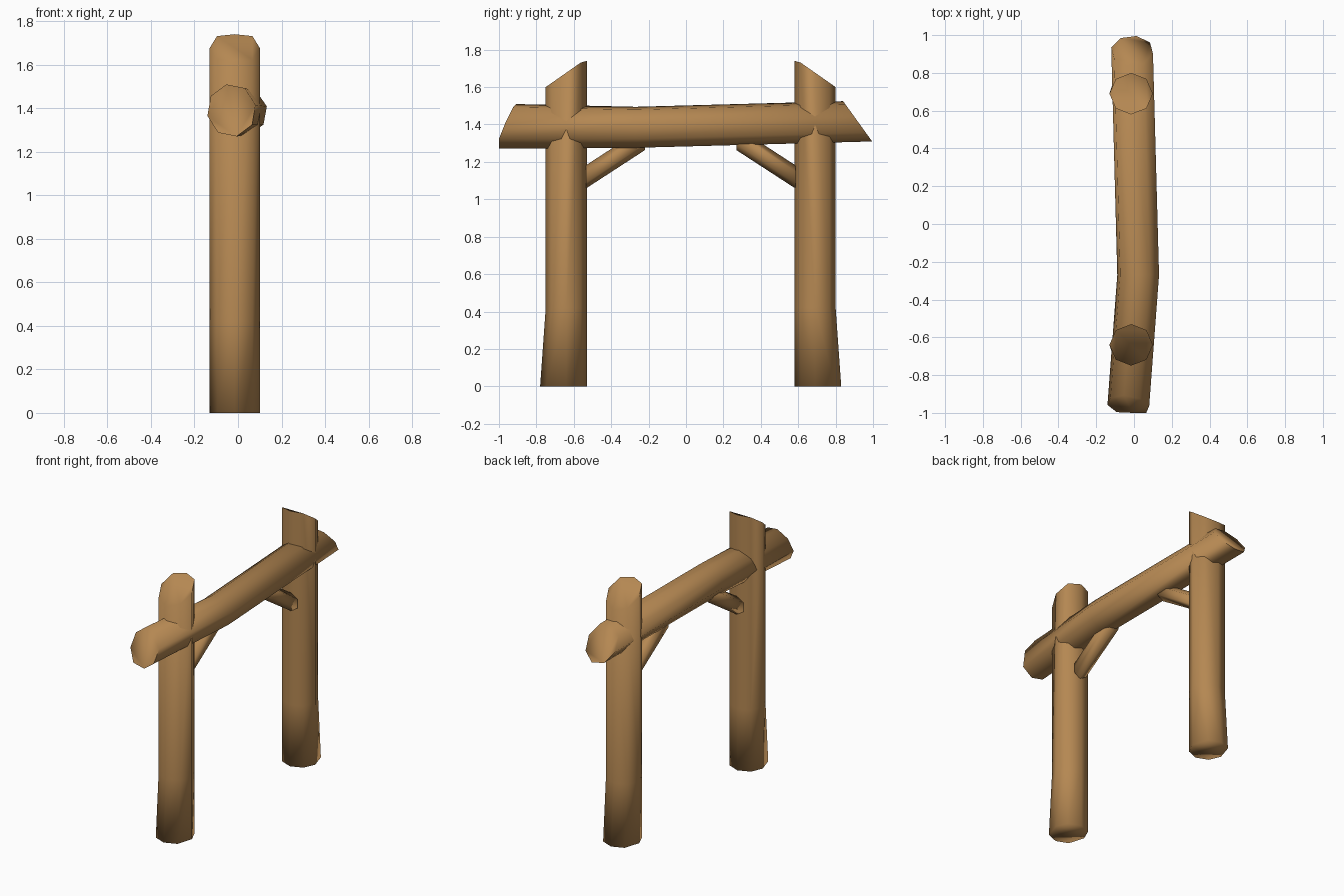
import bpy, bmesh, math
from mathutils import Vector

if "Cube" in bpy.data.objects:
    bpy.data.objects.remove(bpy.data.objects["Cube"])

wood = bpy.data.materials.new("tan wood")
wood.diffuse_color = (0.46, 0.245, 0.085, 1)
wood.use_nodes = True
wood.node_tree.nodes["Principled BSDF"].inputs["Base Color"].default_value = wood.diffuse_color

MID = 0.025  # y of the mirror plane between the two posts


def loft(name, rings, mirror=False):
    """Skin a list of point rings and cap both ends."""
    bm = bmesh.new()
    loops = []
    for ring in rings:
        pts = [Vector(p) for p in ring]
        if mirror:
            pts = [Vector((p.x, 2 * MID - p.y, p.z)) for p in pts]
        loops.append([bm.verts.new(p) for p in pts])
    n = len(loops[0])
    for a, b in zip(loops, loops[1:]):
        for i in range(n):
            j = (i + 1) % n
            bm.faces.new((a[i], a[j], b[j], b[i]))
    bm.faces.new(loops[0][::-1])
    bm.faces.new(loops[-1])
    bmesh.ops.recalc_face_normals(bm, faces=bm.faces)
    mesh = bpy.data.meshes.new(name)
    bm.to_mesh(mesh)
    bm.free()
    mesh.materials.append(wood)
    ob = bpy.data.objects.new(name, mesh)
    bpy.context.collection.objects.link(ob)
    bpy.ops.object.select_all(action='DESELECT')
    ob.select_set(True)
    bpy.context.view_layer.objects.active = ob
    bpy.ops.object.shade_smooth_by_angle(angle=math.radians(95))
    return ob


def circle(n, start):
    return [(math.cos(a), math.sin(a))
            for a in (math.radians(start + 360 * i / n) for i in range(n))]


# Posts: octagonal logs, flared outward at the foot, slanted at the top
def post_rings():
    base = [(-0.015 + 0.115 * c, -0.64 + 0.11 * s) for c, s in circle(8, 0)]
    foot = [(x, y - (0.03 if y < -0.66 else 0), 0) for x, y in base]
    shin = [(x, y, 0.42) for x, y in base]
    top = [(x, y, min(1.74, 1.6 + 0.7 * (y + 0.75))) for x, y in base]
    return [foot, shin, top]


# Braces: slim six-sided poles with vertical cuts against the posts
def brace_rings():
    rings = []
    for y in (-0.535, -0.22):
        z = 1.12 + 0.65 * (y + 0.535)
        rings.append([(-0.01 + 0.055 * c, y, z + 0.062 * s)
                      for c, s in circle(6, 30)])
    return rings


for side, flip in (("front", False), ("back", True)):
    loft(side + "_post", post_rings(), flip)
    loft(side + "_brace", brace_rings(), flip)


# Cross beam: slightly bent log with slanted ends
def beam_ring(x, z, rz, y_of):
    pts = [(x + 0.113 * c, z + rz * s) for c, s in circle(8, 12)]
    return [(px, y_of(px, pz), pz) for px, pz in pts]


loft("cross_beam", [
    beam_ring(-0.03, 1.39, 0.122,
              lambda x, z: max(-1, -0.91 - 0.42 * (1.51 - z) - 0.12 * (x + 0.03))),
    beam_ring(0.022, 1.385, 0.112, lambda x, z: -0.27),
    beam_ring(-0.01, 1.417, 0.11,
              lambda x, z: min(1, 0.84 + 0.72 * (1.525 - z))),
])
